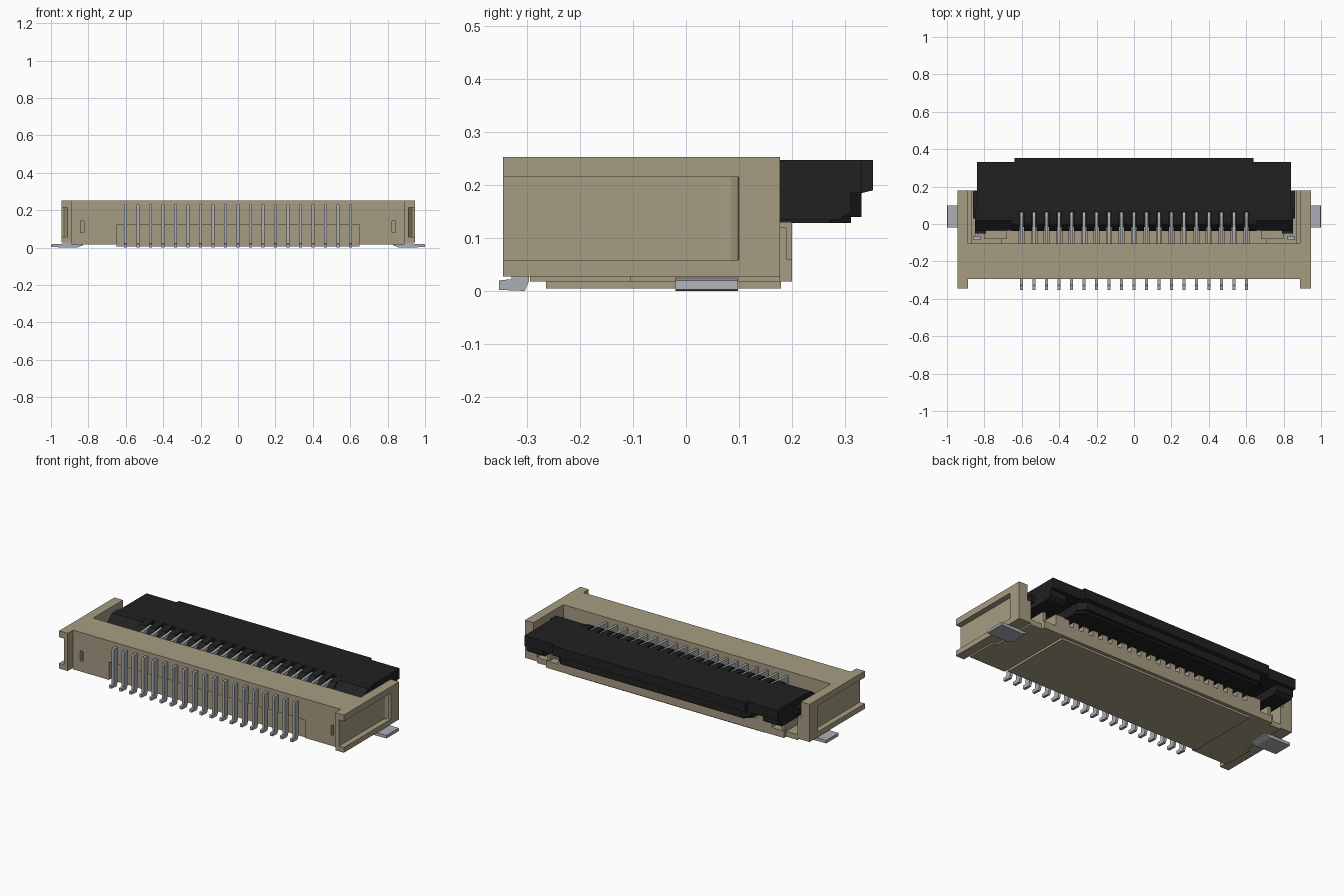
import bpy, bmesh


def material(name, rgb):
    m = bpy.data.materials.new(name)
    m.diffuse_color = (*rgb, 1)
    return m


TAN = material("tan plastic", (0.385, 0.335, 0.225))
BLACK = material("black plastic", (0.015, 0.015, 0.015))
METAL = material("tin metal", (0.42, 0.43, 0.46))


def prism(bm, pts, axis, a, b):
    """Extrude a 2D outline along an axis; the points are the other two axes in order."""
    def at(p, t):
        v = list(p)
        v.insert("xyz".index(axis), t)
        return v
    lo = [bm.verts.new(at(p, a)) for p in pts]
    hi = [bm.verts.new(at(p, b)) for p in pts]
    n = len(pts)
    faces = [bm.faces.new(lo), bm.faces.new(hi)]
    for i in range(n):
        j = (i + 1) % n
        faces.append(bm.faces.new((lo[i], lo[j], hi[j], hi[i])))
    bmesh.ops.recalc_face_normals(bm, faces=faces)


def box(bm, x0, x1, y0, y1, z0, z1):
    prism(bm, [(y0, z0), (y1, z0), (y1, z1), (y0, z1)], "x", x0, x1)


def finish(bm, name, mat):
    me = bpy.data.meshes.new(name)
    bm.to_mesh(me)
    bm.free()
    me.materials.append(mat)
    ob = bpy.data.objects.new(name, me)
    bpy.context.collection.objects.link(ob)
    return ob


PITCH = 0.0667
PINS = [(i - 9) * PITCH for i in range(19)]
GAPS = [(i - 9.5) * PITCH for i in range(20)]
SIDES = (-1, 1)

# front wall with tail recess and small slots
bm = bmesh.new()
box(bm, -0.89, 0.89, -0.295, -0.105, 0.018, 0.253)
wall = finish(bm, "front_wall", TAN)
bm = bmesh.new()
box(bm, -0.65, 0.65, -0.4, -0.265, -0.1, 0.125)
for s in SIDES:
    box(bm, s * 0.823, s * 0.842, -0.4, -0.27, 0.08, 0.142)
cutter = finish(bm, "front_wall_cutter", TAN)
cutter.hide_render = True
cutter.hide_viewport = True
cut = wall.modifiers.new("recess", "BOOLEAN")
cut.operation = "DIFFERENCE"
cut.solver = "EXACT"
cut.object = cutter

# side arms with an outer channel that is open to the front
for s, side in zip(SIDES, ("left", "right")):
    bm = bmesh.new()
    full = [(0.888, -0.346), (0.945, -0.346), (0.945, 0.178), (0.888, 0.178)]
    channel = [(0.888, -0.346), (0.912, -0.346), (0.912, 0.065), (0.917, 0.085),
               (0.93, 0.098), (0.945, 0.1), (0.945, 0.178), (0.888, 0.178)]
    for pts, z0, z1 in ((full, 0.027, 0.058), (channel, 0.058, 0.215), (full, 0.215, 0.253)):
        prism(bm, [(s * x, y) for x, y in pts], "z", z0, z1)
    # inner ledge
    box(bm, s * 0.865, s * 0.888, -0.105, 0.178, 0.027, 0.16)
    finish(bm, side + "_arm", TAN)

# floor, base plate and ribbed rear lip
bm = bmesh.new()
box(bm, -0.65, 0.65, -0.265, 0.18, 0.005, 0.018)
box(bm, -0.865, 0.865, -0.105, 0.178, 0.018, 0.05)
box(bm, -0.79, 0.79, 0.15, 0.2, 0.018, 0.06)
box(bm, -0.69, 0.69, -0.105, 0.2, 0.05, 0.09)
for x in GAPS:
    box(bm, x - 0.019, x + 0.019, -0.105, 0.2, 0.09, 0.125)
for s in SIDES:
    box(bm, s * 0.65, s * 0.71, -0.105, 0.2, 0.05, 0.13)
    box(bm, s * 0.68, s * 0.80, -0.08, -0.03, 0.05, 0.18)
    box(bm, s * 0.77, s * 0.79, 0.06, 0.19, 0.05, 0.12)
finish(bm, "floor", TAN)

# contacts: tail down the front wall, upper spring arm and lower beam
bm = bmesh.new()
tail = [(-0.28, 0.23), (-0.327, 0.23), (-0.33, 0.224), (-0.33, 0.022), (-0.353, 0.02),
        (-0.353, 0.002), (-0.305, 0.0), (-0.297, 0.018), (-0.297, 0.13), (-0.28, 0.13)]
arm = [(-0.12, 0.225), (0.04, 0.235), (0.065, 0.225), (0.065, 0.195), (-0.12, 0.185)]
for x in PINS:
    prism(bm, tail, "x", x - 0.008, x + 0.008)
    prism(bm, arm, "x", x - 0.008, x + 0.008)
    box(bm, x - 0.008, x + 0.008, -0.11, 0.17, 0.085, 0.108)
finish(bm, "contacts", METAL)

# solder tabs with upright retainers
for s, side in zip(SIDES, ("left", "right")):
    bm = bmesh.new()
    tab = [(1.0, 0.003), (0.998, 0.02), (0.87, 0.022), (0.85, 0.03),
           (0.825, 0.03), (0.83, 0.012), (0.86, 0.0)]
    prism(bm, [(s * x, z) for x, z in tab], "y", -0.02, 0.098)
    box(bm, s * 0.835, s * 0.85, -0.08, 0.13, 0.03, 0.12)
    box(bm, s * 0.82, s * 0.86, -0.085, -0.065, 0.03, 0.18)
    finish(bm, side + "_solder_tab", METAL)

# flip-up actuator
bm = bmesh.new()
plate = [(0.068, 0.185), (0.332, 0.185), (0.332, 0.247), (0.068, 0.247)]
prism(bm, plate, "x", -0.84, 0.84)
prism(bm, [(0.2, 0.185), (0.332, 0.185), (0.353, 0.19), (0.353, 0.247), (0.2, 0.247)],
      "x", -0.64, 0.64)
# lower ridge with tapered ends
for y1, z0 in ((0.332, 0.14), (0.312, 0.128)):
    prism(bm, [(-0.6, y1), (0.6, y1), (0.64, y1 - 0.04), (0.64, 0.03),
               (-0.64, 0.03), (-0.64, y1 - 0.04)], "z", z0, 0.19)
# bar under the contact tips and teeth between them
box(bm, -0.66, 0.66, -0.015, 0.08, 0.14, 0.185)
for x in GAPS:
    prism(bm, [(-0.038, 0.15), (0.075, 0.15), (0.075, 0.247), (0.0, 0.24), (-0.038, 0.2)],
          "x", x - 0.021, x + 0.021)
# end blocks and pivot ears
for s in SIDES:
    prism(bm, [(-0.035, 0.15), (0.075, 0.15), (0.075, 0.247), (0.02, 0.245), (-0.035, 0.2)],
          "x", s * 0.65, s * 0.85)
    prism(bm, [(-0.01, 0.15), (0.02, 0.135), (0.29, 0.135), (0.312, 0.15), (0.312, 0.19),
               (-0.01, 0.19)], "x", s * 0.73, s * 0.84)
    box(bm, s * 0.79, s * 0.85, -0.05, 0.0, 0.14, 0.2)
    box(bm, s * 0.83, s * 0.862, 0.03, 0.178, 0.162, 0.205)
finish(bm, "actuator", BLACK)
